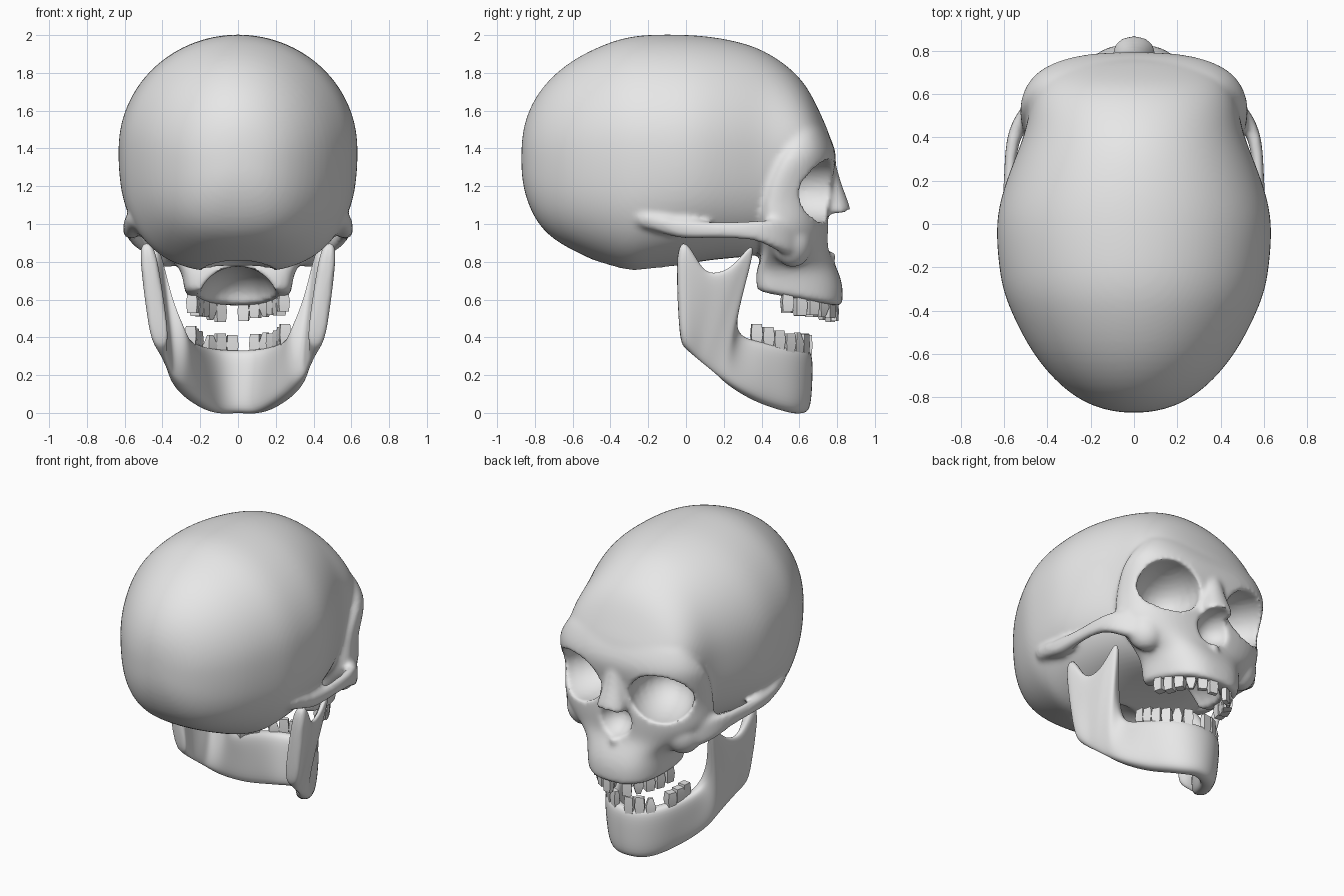
import bpy, bmesh, math, random
from mathutils import Matrix, Vector

if "Cube" in bpy.data.objects:
    bpy.data.objects.remove(bpy.data.objects["Cube"])

random.seed(4)
bone = bpy.data.materials.new("bone")
bone.diffuse_color = (0.8, 0.8, 0.8, 1)
bone.use_nodes = True
bone.node_tree.nodes["Principled BSDF"].inputs["Base Color"].default_value = bone.diffuse_color


def make(name, bm):
    bmesh.ops.recalc_face_normals(bm, faces=bm.faces)
    me = bpy.data.meshes.new(name)
    bm.to_mesh(me)
    bm.free()
    ob = bpy.data.objects.new(name, me)
    bpy.context.collection.objects.link(ob)
    return ob


def finish(ob, angle=45):
    # bake the modifiers, then colour and shade the part
    bpy.context.view_layer.update()
    deps = bpy.context.evaluated_depsgraph_get()
    me = bpy.data.meshes.new_from_object(ob.evaluated_get(deps))
    ob.modifiers.clear()
    ob.data = me
    me.materials.clear()
    me.materials.append(bone)
    bpy.ops.object.select_all(action='DESELECT')
    ob.select_set(True)
    bpy.context.view_layer.objects.active = ob
    bpy.ops.object.shade_smooth_by_angle(angle=math.radians(angle))


def loft(bm, rings):
    vr = [[bm.verts.new(p) for p in r] for r in rings]
    n = len(vr[0])
    for a, b in zip(vr, vr[1:]):
        for i in range(n):
            bm.faces.new((a[i], a[(i + 1) % n], b[(i + 1) % n], b[i]))
    bm.faces.new(vr[0])
    bm.faces.new(vr[-1])


def ellipsoid(bm, c, r, turn=0):
    m = (Matrix.Translation(c) @ Matrix.Rotation(math.radians(turn), 4, 'Z')
         @ Matrix.Diagonal((*r, 1)))
    bmesh.ops.create_uvsphere(bm, u_segments=24, v_segments=14, radius=1, matrix=m)


def spow(v, p):
    return math.copysign(abs(v) ** p, v)


def slab(bm, stations):
    # upright blade along a path: (bottom xyz, top xyz, thickness) per station
    prof = [(0, -.25), (0, .25), (.1, .5), (.5, .5), (.9, .45), (1, .22),
            (1, -.22), (.9, -.45), (.5, -.5), (.1, -.5)]
    lows = [Vector(s[:3]) for s in stations]
    tops = [Vector(s[3:6]) for s in stations]
    rings = []
    for i, s in enumerate(stations):
        t = lows[min(i + 1, len(lows) - 1)] - lows[max(i - 1, 0)]
        n = Vector((t.y, -t.x, 0)).normalized()
        rings.append([lows[i].lerp(tops[i], u) + n * w * s[6] for u, w in prof])
    loft(bm, rings)


def flip(s):
    return (-s[0], s[1], s[2], -s[3], s[4], s[5], s[6])


# --- cranium: sections along y (y, half width, top, bottom, widest height)
bm = bmesh.new()
cranium = [(-.873, .05, 1.43, 1.27, 1.35), (-.848, .19, 1.58, 1.12, 1.35),
           (-.76, .335, 1.74, .95, 1.36), (-.6, .475, 1.88, .855, 1.38),
           (-.4, .575, 1.97, .765, 1.4), (-.3, .61, 1.995, .73, 1.4),
           (-.2, .628, 2.008, .745, 1.4), (0, .645, 2.008, .785, 1.4),
           (.15, .612, 1.995, .81, 1.4),
           (.3, .555, 1.965, .82, 1.4), (.42, .505, 1.92, .84, 1.4),
           (.54, .485, 1.84, .95, 1.4), (.64, .455, 1.74, 1.05, 1.38),
           (.72, .39, 1.57, 1.15, 1.36), (.78, .22, 1.43, 1.25, 1.34)]
rings = []
for y, w, zt, zb, zm in cranium:
    ring = []
    for i in range(28):
        c, s = math.cos(math.tau * i / 28), math.sin(math.tau * i / 28)
        if s >= 0:
            ring.append((w * c, y, zm + (zt - zm) * s))
        else:
            ring.append((w * spow(c, .74), y, zm + (zm - zb) * spow(s, .74)))
    rings.append(ring)
loft(bm, rings)

# --- face block: sections along z (z, front, half width, back, tilt)
face = [(1.56, .705, .38, .60, 0), (1.48, .755, .455, .57, 0), (1.40, .79, .51, .53, 0),
        (1.33, .80, .535, .48, 0),
        (1.2, .77, .53, .42, 0), (1.1, .755, .525, .40, 0), (1.0, .76, .535, .40, 0),
        (.92, .755, .50, .42, 0), (.85, .755, .42, .43, 0), (.78, .795, .315, .40, 0),
        (.7, .835, .295, .385, .1), (.61, .83, .285, .385, .18),
        (.595, .82, .275, .39, .18)]
rings = []
for z, f, w, b, tilt in face:
    pts = [(w * spow(math.cos(a), .74), b + (f - b) * spow(math.sin(a), .74))
           for a in (math.pi * i / 18 for i in range(19))]
    pts += [(-.6 * w, b - .02), (0, b - .02), (.6 * w, b - .02)]
    rings.append([(x, y, z - tilt * (y - .62)) for x, y in pts])
loft(bm, rings)

# --- nasal bones
nose = [(1.36, .745, .045), (1.24, .76, .055), (1.15, .78, .07), (1.08, .79, .088),
        (1.04, .79, .088)]
loft(bm, [[(1.2 * r * math.cos(a), y + r * math.sin(a), z)
           for a in (math.tau * i / 12 for i in range(12))] for z, y, r in nose])
ellipsoid(bm, (0, .77, .83), (.025, .03, .03))

# --- cheekbones and cheek arches
arch = [(.42, .58, .81, .44, .58, 1.0, .09), (.525, .48, .86, .53, .47, 1.03, .075),
        (.562, .38, .915, .565, .38, 1.02, .06), (.575, .25, .925, .575, .25, 1.01, .05),
        (.575, .1, .925, .58, .1, 1.01, .06), (.56, -.02, .92, .57, -.02, 1.02, .09),
        (.545, -.12, .95, .575, -.14, 1.04, .09), (.53, -.28, .99, .56, -.28, 1.06, .06)]
slab(bm, arch)
slab(bm, [flip(s) for s in arch])
for sx in (-1, 1):
    ellipsoid(bm, (sx * .375, .565, .90), (.12, .10, .13), sx * -35)
skull = make("skull", bm)

# --- hollows: eye sockets, nose opening, palate, base opening, ear holes
bm = bmesh.new()
for sx in (-1, 1):
    ellipsoid(bm, (sx * .298, .69, 1.177), (.203, .28, .168), sx * -22)
    ellipsoid(bm, (sx * .57, -.12, .90), (.07, .05, .04))
ellipsoid(bm, (0, .80, .965), (.122, .16, .115))
ellipsoid(bm, (0, .42, .59), (.21, .31, .185))
ellipsoid(bm, (0, -.28, .72), (.2, .25, .13))
hollows = make("hollow_cutter", bm)
hollows.hide_render = True

skull.modifiers.new("round", 'SUBSURF').levels = 2
m = skull.modifiers.new("fuse", 'REMESH')
m.mode, m.voxel_size = 'VOXEL', .016
m = skull.modifiers.new("hollow", 'BOOLEAN')
m.operation, m.solver, m.object = 'DIFFERENCE', 'EXACT', hollows
m = skull.modifiers.new("even", 'REMESH')
m.mode, m.voxel_size = 'VOXEL', .014
m = skull.modifiers.new("soften", 'SMOOTH')
m.factor, m.iterations = .5, 5
finish(skull, 50)
bpy.data.objects.remove(hollows)

# --- lower jaw: hinge, notch, front spur, then the body round to the chin
jaw = [(.41, -.035, .38, .485, -.06, .87, .09), (.41, -.01, .345, .485, 0, .93, .11),
       (.40, .03, .31, .475, .075, .77, .07), (.39, .06, .285, .46, .14, .73, .05),
       (.38, .09, .26, .45, .25, .77, .05), (.37, .12, .235, .44, .335, .89, .05),
       (.36, .15, .21, .425, .37, .885, .05), (.345, .18, .185, .37, .28, .62, .07),
       (.325, .22, .15, .315, .25, .48, .09), (.295, .28, .11, .29, .28, .41, .10),
       (.25, .35, .07, .27, .35, .385, .11), (.20, .43, .035, .24, .43, .37, .11),
       (.145, .53, .005, .19, .53, .35, .11), (.08, .59, -.008, .11, .61, .335, .11)]
chin = (0, .615, 0, 0, .635, .33, .11)
bm = bmesh.new()
slab(bm, jaw + [chin] + [flip(s) for s in reversed(jaw)])
lower_jaw = make("lower_jaw", bm)
lower_jaw.modifiers.new("round", 'SUBSURF').levels = 2
finish(lower_jaw, 50)


# --- teeth: tapered blocks set round an arch
def teeth(name, angles, cy, rx, ry, base, tip, slope, yref):
    bm = bmesh.new()
    for deg in angles:
        a = math.radians(deg)
        x, y = rx * math.sin(a), cy + ry * math.cos(a)
        t = Vector((rx * math.cos(a), -ry * math.sin(a), 0)).normalized()
        n = Vector((-t.y, t.x, 0))
        k = abs(deg)
        depth = .035 if k < 30 else .045 if k < 45 else .06
        crown = .45 if 30 < k < 45 else .85
        drop = slope * (y - yref)
        end = tip + random.uniform(-.012, .012)
        rings = []
        for z, s in ((base, .7), (base * .45 + end * .55, 1), (end, crown)):
            rings.append([Vector((x, y, z - drop)) + t * u * .031 * s + n * v * depth * s / 2
                          for u, v in ((-1, -1), (1, -1), (1, 1), (-1, 1))])
        loft(bm, rings)
    finish(make(name, bm), 30)


teeth("upper_teeth", [-73, -61, -49, -36, -22, 7, 22, 36, 49, 61, 73],
      .43, .25, .36, .64, .52, .19, .62)
teeth("lower_teeth", [-83, -73, -62, -36, -22, -7, 22, 36, 49, 61, 72, 83],
      .335, .25, .315, .335, .46, .22, .40)
